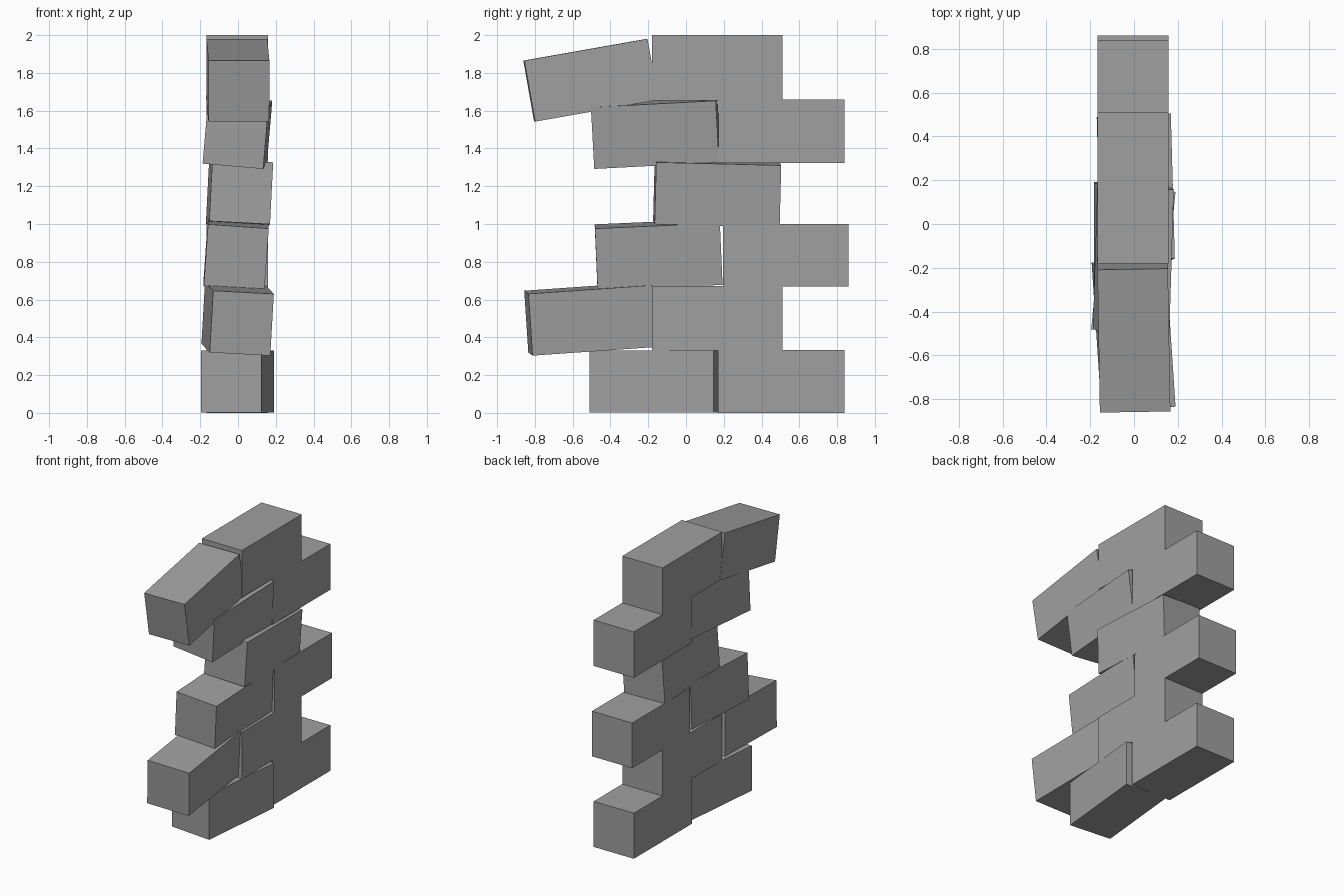
import bpy
from math import radians

cube = bpy.data.objects.get("Cube")
if cube:
    bpy.data.objects.remove(cube, do_unlink=True)

# One plain stone colour
stone = bpy.data.materials.new("stone_grey")
stone.use_nodes = True
GREY = (0.35, 0.35, 0.35, 1)
stone.diffuse_color = GREY
stone.node_tree.nodes["Principled BSDF"].inputs["Base Color"].default_value = GREY

WIDTH, LENGTH, HEIGHT = 0.322, 0.662, 0.328


def brick(name, centre, size, tilt=(0, 0, 0)):
    """Box brick; tilt is pitch, roll and yaw in degrees."""
    bpy.ops.mesh.primitive_cube_add(size=1, location=centre,
                                    rotation=[radians(a) for a in tilt])
    ob = bpy.context.object
    ob.name = name
    ob.scale = size
    bpy.ops.object.transform_apply(location=False, rotation=False, scale=True)
    ob.data.materials.append(stone)


# Straight bricks: course number, front end, back end, bottom, top
for course, y0, y1, z0, z1 in [
        (1, 0.17, 0.84, 0.0, 0.333),
        (2, -0.18, 0.51, 0.33, 0.672),
        (3, 0.195, 0.86, 0.67, 1.0),
        (5, 0.172, 0.84, 1.323, 1.658),
        (6, -0.18, 0.51, 1.655, 2.0)]:
    brick(f"straight_brick_{course}", (-0.004, (y0 + y1) / 2, (z0 + z1) / 2),
          (0.325, y1 - y0, z1 - z0))

# Loose bricks, knocked out of line: course number, centre, tilt
for course, centre, tilt in [
        (1, (-0.003, -0.167, 0.166), (0, 0, -5.6)),
        (2, (-0.002, -0.505, 0.498), (4, 3, 4)),
        (3, (-0.01, -0.145, 0.838), (2.5, 4, 0.3)),
        (4, (0.008, 0.165, 1.163), (-1.4, 3, 1.5)),
        (5, (-0.003, -0.16, 1.486), (3, 5, -1.5)),
        (6, (-0.001, -0.504, 1.761), (10, 0, 1))]:
    brick(f"loose_brick_{course}", centre, (WIDTH, LENGTH, HEIGHT), tilt)
